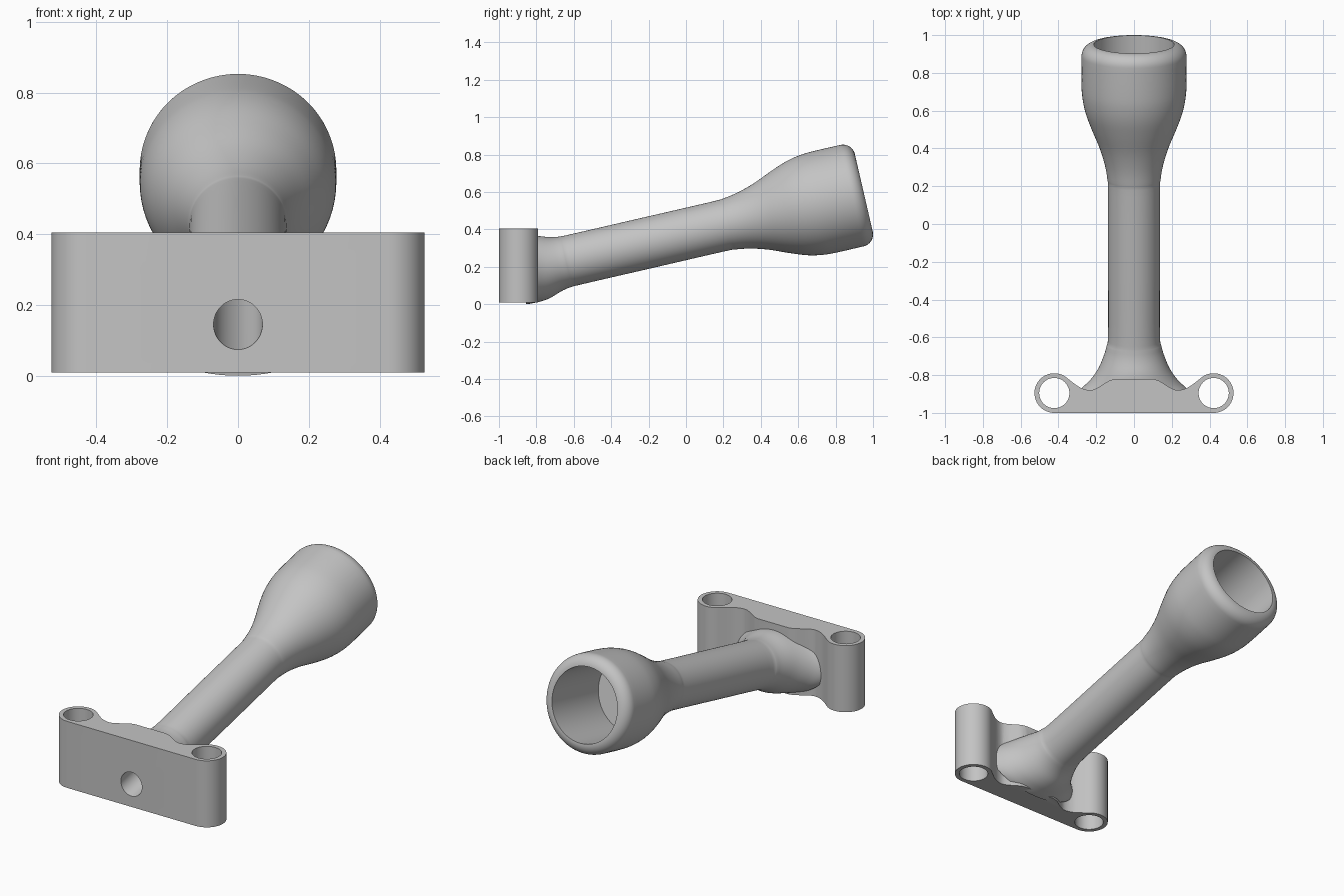
import bpy
import bmesh
from math import sin, cos, pi, radians
from mathutils import Vector

cube = bpy.data.objects.get("Cube")
if cube:
    bpy.data.objects.remove(cube)

grey = bpy.data.materials.new("plain grey")
grey.use_nodes = True
COLOUR = (0.55, 0.55, 0.55, 1)
grey.diffuse_color = COLOUR
grey.node_tree.nodes["Principled BSDF"].inputs["Base Color"].default_value = COLOUR

# Arm axis: starts at the front face and rises toward the back
TILT = radians(13)
BASE = Vector((0, -1, 0.145))
ALONG = Vector((0, cos(TILT), sin(TILT)))
ACROSS = Vector((0, -sin(TILT), cos(TILT)))
SIDE = Vector((1, 0, 0))


def make_object(name, bm):
    bmesh.ops.recalc_face_normals(bm, faces=bm.faces)
    mesh = bpy.data.meshes.new(name)
    bm.to_mesh(mesh)
    bm.free()
    mesh.materials.append(grey)
    obj = bpy.data.objects.new(name, mesh)
    bpy.context.collection.objects.link(obj)
    return obj


def tube(name, stations, base, along, across, sides=72):
    """Solid with elliptical sections (distance, half width, half height)."""
    bm = bmesh.new()
    rings = []
    for s, rx, rv in stations:
        rings.append([bm.verts.new(base + along * s + SIDE * (rx * cos(a)) + across * (rv * sin(a)))
                      for a in (2 * pi * i / sides for i in range(sides))])
    for r0, r1 in zip(rings, rings[1:]):
        for i in range(sides):
            j = (i + 1) % sides
            bm.faces.new((r0[i], r0[j], r1[j], r1[i]))
    bm.faces.new(rings[0])
    bm.faces.new(rings[-1])
    return make_object(name, bm)


def smooth_path(points, steps=4):
    """Catmull-Rom curve through the points."""
    pts = [Vector(p) for p in points]
    pts = [pts[0]] + pts + [pts[-1]]
    out = []
    for a, b, c, d in zip(pts, pts[1:], pts[2:], pts[3:]):
        for k in range(steps):
            t = k / steps
            out.append(b + (c - a) * (t / 2) + (2 * a - 5 * b + 4 * c - d) * (t * t / 2)
                       + (3 * b - a - 3 * c + d) * (t ** 3 / 2))
    return out + [pts[-1]]


def combine(target, tool, operation):
    mod = target.modifiers.new(operation.lower(), "BOOLEAN")
    mod.operation = operation
    mod.solver = "EXACT"
    mod.object = tool
    bpy.context.view_layer.objects.active = target
    bpy.ops.object.modifier_apply(modifier=mod.name)
    bpy.data.objects.remove(tool)


# Mounting bracket: two round bosses joined by a plate with a wavy back
BOSS_X, BOSS_Y, BOSS_R = 0.422, -0.895, 0.105
half = [(BOSS_X + BOSS_R * cos(a), BOSS_Y + BOSS_R * sin(a))
        for a in (radians(-90 + 215 * i / 28) for i in range(29))]
wave = [half[-1], (0.32, -0.842), (0.28, -0.868), (0.235, -0.88),
        (0.2, -0.871), (0.16, -0.847), (0.13, -0.829), (0.1, -0.82)]
half += [(p.x, p.y) for p in smooth_path(wave, 3)[1:]]
outline = half + [(-x, y) for x, y in reversed(half)]
bm = bmesh.new()
floor = bm.faces.new([bm.verts.new((x, y, 0.01)) for x, y in outline])
top = bmesh.ops.extrude_face_region(bm, geom=[floor])["geom"]
bmesh.ops.translate(bm, vec=(0, 0, 0.395),
                    verts=[v for v in top if isinstance(v, bmesh.types.BMVert)])
body = make_object("bracket_and_socket_arm", bm)

# Arm: flared wide foot, straight shaft, swelling cup
profile = [(0.11, 0.30, 0.174), (0.13, 0.28, 0.176), (0.165, 0.242, 0.177),
           (0.205, 0.21, 0.176), (0.25, 0.184, 0.168), (0.31, 0.16, 0.148),
           (0.36, 0.146, 0.139), (0.43, 0.137, 0.137), (0.8, 0.137, 0.137)]
profile += [(s, r, r) for s, r in (
    (1.2, 0.137), (1.27, 0.141), (1.35, 0.155), (1.44, 0.182), (1.54, 0.223),
    (1.63, 0.256), (1.71, 0.273), (1.79, 0.278), (1.937, 0.278))]
stations = [tuple(p) for p in smooth_path(profile)]

# Rounded cup rim
for i in range(1, 11):
    a = pi / 2 * i / 10
    r = 0.213 + 0.065 * cos(a)
    stations.append((1.937 + 0.065 * sin(a), r, r))
arm = tube("arm", stations, BASE, ALONG, ACROSS)
combine(body, arm, "UNION")

# Cup socket and the bore running down the arm
for name, r, start, end in (("socket", 0.2125, 1.555, 2.2), ("bore", 0.069, -0.2, 1.7)):
    cutter = tube(name, [(start, r, r), (end, r, r)], BASE, ALONG, ACROSS)
    combine(body, cutter, "DIFFERENCE")

# Vertical bolt holes through the bosses
for side in (-1, 1):
    cutter = tube("bolt_hole", [(-0.2, 0.08, 0.08), (0.7, 0.08, 0.08)],
                  Vector((side * BOSS_X, BOSS_Y, 0)), Vector((0, 0, 1)), Vector((0, 1, 0)), 48)
    combine(body, cutter, "DIFFERENCE")

bpy.ops.object.select_all(action="DESELECT")
body.select_set(True)
bpy.context.view_layer.objects.active = body
bpy.ops.object.shade_smooth_by_angle(angle=radians(30))
